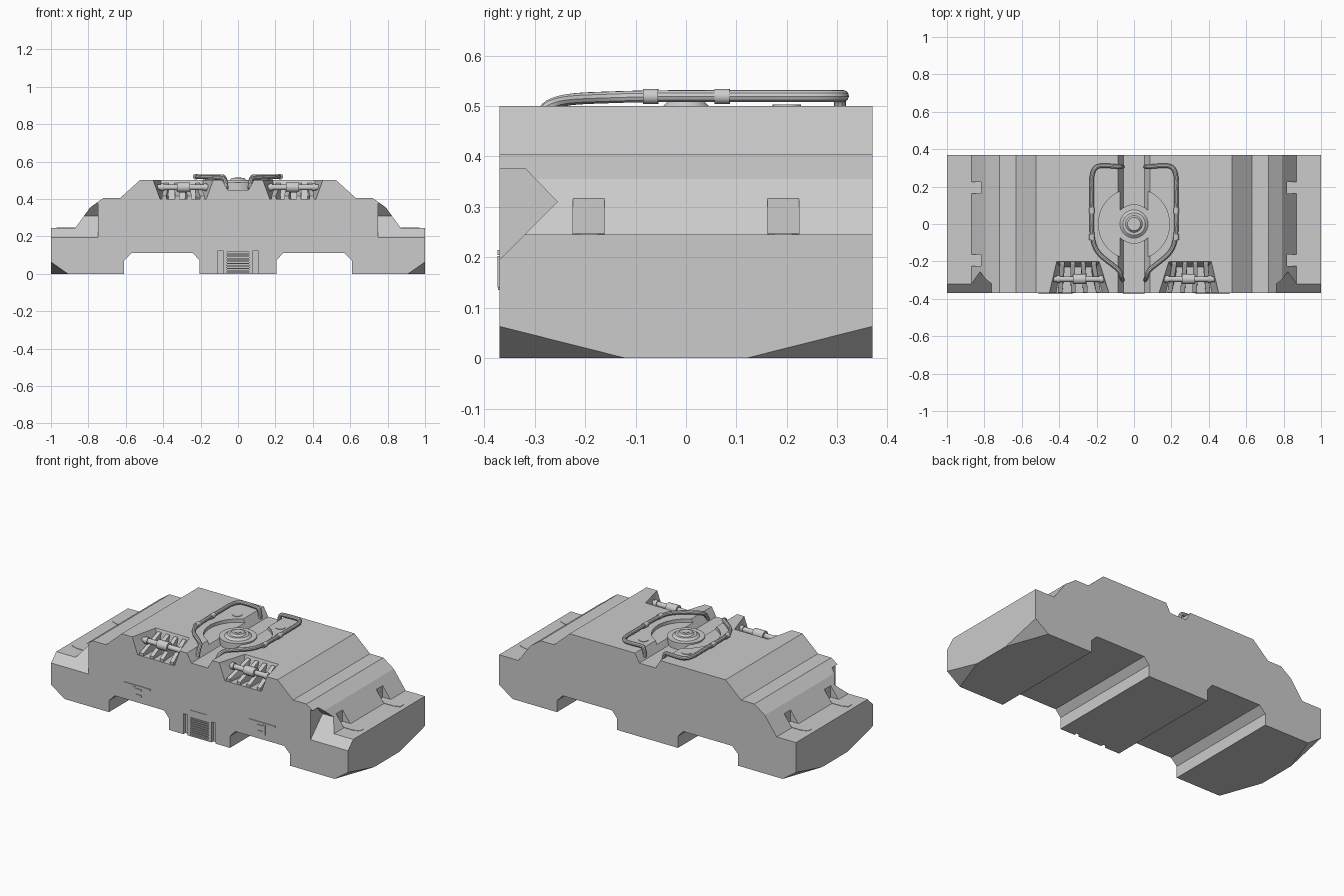
import bpy, bmesh, math
from mathutils import Vector

if "Cube" in bpy.data.objects:
    bpy.data.objects.remove(bpy.data.objects["Cube"])

GREY = bpy.data.materials.new("hull_grey")
GREY.diffuse_color = (0.6, 0.6, 0.6, 1)
GREY.use_nodes = True
GREY.node_tree.nodes["Principled BSDF"].inputs["Base Color"].default_value = GREY.diffuse_color


def add_mesh(name, bm):
    bmesh.ops.recalc_face_normals(bm, faces=bm.faces[:])
    me = bpy.data.meshes.new(name)
    bm.to_mesh(me)
    bm.free()
    me.materials.append(GREY)
    ob = bpy.data.objects.new(name, me)
    bpy.context.collection.objects.link(ob)
    return ob


def hull(name, pts):
    bm = bmesh.new()
    vs = [bm.verts.new(p) for p in pts]
    bmesh.ops.convex_hull(bm, input=vs)
    bmesh.ops.dissolve_limit(bm, angle_limit=0.001, verts=bm.verts[:], edges=bm.edges[:])
    return add_mesh(name, bm)


def box(name, x0, x1, y0, y1, z0, z1):
    return hull(name, [(x, y, z) for x in (x0, x1) for y in (y0, y1) for z in (z0, z1)])


def rod(name, a, b, r1, r2=None, n=24):
    a, b = Vector(a), Vector(b)
    bm = bmesh.new()
    bmesh.ops.create_cone(bm, cap_ends=True, segments=n, radius1=r1,
                          radius2=r1 if r2 is None else r2, depth=(b - a).length)
    q = Vector((0, 0, 1)).rotation_difference(b - a)
    for v in bm.verts:
        v.co = q @ v.co + (a + b) / 2
    ob = add_mesh(name, bm)
    smooth(ob)
    return ob


def smooth(ob):
    bpy.ops.object.select_all(action='DESELECT')
    ob.select_set(True)
    bpy.context.view_layer.objects.active = ob
    bpy.ops.object.shade_smooth_by_angle(angle=math.radians(35))


def cut(target, cutter):
    cutter.hide_render = True
    mod = target.modifiers.new("cut", 'BOOLEAN')
    mod.operation, mod.solver, mod.object = 'DIFFERENCE', 'EXACT', cutter
    bpy.context.view_layer.objects.active = target
    bpy.ops.object.modifier_apply(modifier=mod.name)
    bpy.data.objects.remove(cutter)


# Main hull: mirrored front profile extruded along y
half = [(1, 0), (1, .245), (.87, .245), (.79, .355), (.72, .405), (.63, .405), (.525, .5)]
under = [(.205, 0), (.205, .07), (.24, .11), (.57, .11), (.61, .07), (.61, 0)]
right = under + half
profile = right + [(-x, z) for x, z in reversed(right)]
bm = bmesh.new()
face = bm.faces.new([bm.verts.new((x, -.37, z)) for x, z in profile])
ext = bmesh.ops.extrude_face_region(bm, geom=[face])
bmesh.ops.translate(bm, vec=(0, .74, 0),
                    verts=[g for g in ext["geom"] if isinstance(g, bmesh.types.BMVert)])
body = add_mesh("main_hull", bm)

# Bottom corner chamfers
for s in (-1, 1):
    for t in (-1, 1):
        tri = [Vector((s, t * .12, 0)), Vector((s, t * .37, .063)), Vector((s * .91, t * .37, 0))]
        mid = sum(tri, Vector()) / 3
        apex = mid + Vector((s * .5, t * .5, -.3))
        cut(body, hull("corner_cutter", [mid + (p - mid) * 3 for p in tri] + [apex]))

# Centre channel along the top and shallow round recess
cut(body, hull("channel_cutter", [(s * x, y, z) for s in (-1, 1) for y in (-.5, .5)
                                  for x, z in ((.055, .447), (.097, .52))]))
cut(body, rod("recess_cutter", (0, 0, .48), (0, 0, .6), .19, n=48))

for s in (-1, 1):
    # Front corner notch with sloping floor
    cut(body, hull("notch_cutter", [(s * x, y, z) for x in (.748, 1.2) for y, z in
                                    ((-.5, .375), (-.318, .375), (-.255, .31), (-.5, .065))]))
    # Tapered pocket in the top front edge
    cut(body, hull("pocket_cutter", [(s * x, y, z) for x, y, z in (
        (.125, -.39, .51), (.46, -.39, .51), (.185, -.197, .51), (.415, -.197, .51),
        (.165, -.39, .4), (.42, -.39, .4), (.2, -.23, .4), (.395, -.23, .4))]))
    # Strap slots in the end slopes
    for t in (-1, 1):
        y = t * .193
        cut(body, box("slot_cutter", s * .818, s * .95, y - .031, y + .031, .2455, .35))
    # Slots beside the front grille
    cut(body, box("groove_cutter", s * .08, s * .108, -.4, -.352, -.02, .125))
cut(body, box("grille_cutter", -.06, .06, -.4, -.36, .008, .115))

# Front grille slats and plate above
for i in range(8):
    z = .012 + i * .013
    box("grille_slat", -.06, .06, -.369, -.355, z, z + .007)
box("grille_plate", -.06, .055, -.373, -.36, .135, .16)

for s in (-1, 1):
    # Front step handles
    box("front_handle_bar", s * .33, s * .51, -.374, -.36, .205, .214)
    box("front_handle_post", s * .43, s * .445, -.374, -.36, .14, .203)
    for z in (.15, .185):
        box("front_handle_rung", s * .39, s * .43, -.374, -.36, z, z + .01)

    # Pocket ribs fanning out over floor and rear wall
    for u in (.1, .37, .63, .9):
        xf, xb = .165 + u * .255, .195 + u * .21
        hull("pocket_rib", [(s * (x + d), y, z) for d in (-.012, .012) for x, y, z in (
            (xf, -.365, .395), (xf, -.365, .415), (xb, -.25, .42),
            (xb, -.212, .485), (xb, -.19, .485), (xb, -.21, .395))])

    # Pocket shaft with collars
    rod("pocket_shaft", (s * .14, -.295, .462), (s * .44, -.295, .462), .015)
    rod("shaft_collar", (s * .257, -.295, .462), (s * .327, -.295, .462), .027)
    for x in (.165, .395):
        rod("shaft_ring", (s * x, -.295, .462), (s * (x + .02), -.295, .462), .02)

    # Strap plates on the end shelves
    for t in (-1, 1):
        y = t * .193
        hull("strap_plate", [(s * x, y + d * w, z) for d in (-1, 1) for z in (.24, .2475)
                             for x, w in ((.82, .03), (.93, .03), (.97, .017))])

    # Round caps on top
    rod("round_cap", (s * .145, .2, .49), (s * .145, .2, .503), .028)

    # Looped hose: rises from the channel, runs along the top, drops back in
    path = [(.062, .305, .46), (.066, .305, .519), (.1, .308, .52), (.15, .312, .52),
            (.205, .31, .52), (.228, .26, .52), (.225, .15, .52), (.228, 0, .52),
            (.22, -.1, .519), (.19, -.16, .517), (.12, -.215, .515), (.075, -.25, .51),
            (.066, -.285, .495), (.062, -.3, .455)]
    cu = bpy.data.curves.new("hose", 'CURVE')
    cu.dimensions = '3D'
    sp = cu.splines.new('NURBS')
    sp.points.add(len(path) - 1)
    for p, (x, y, z) in zip(sp.points, path):
        p.co = (s * x, y, z, 1)
    sp.order_u, sp.use_endpoint_u, sp.resolution_u = 3, True, 5
    cu.bevel_depth, cu.bevel_resolution, cu.use_fill_caps = .012, 3, True
    cu.materials.append(GREY)
    hose = bpy.data.objects.new("hose", cu)
    bpy.context.collection.objects.link(hose)
    bpy.ops.object.select_all(action='DESELECT')
    hose.select_set(True)
    bpy.context.view_layer.objects.active = hose
    bpy.ops.object.convert(target='MESH')
    smooth(bpy.context.view_layer.objects.active)
    for y in (-.07, .072):
        rod("hose_collar", (s * .225, y - .015, .519), (s * .226, y + .015, .519), .015)

# Central hub: stepped stack of discs
for z0, z1, r1, r2 in ((.44, .488, .105, .105), (.488, .5, .075, .06),
                       (.5, .511, .045, .035), (.511, .514, .02, .02)):
    rod("central_hub", (0, 0, z0), (0, 0, z1), r1, r2, 32)
